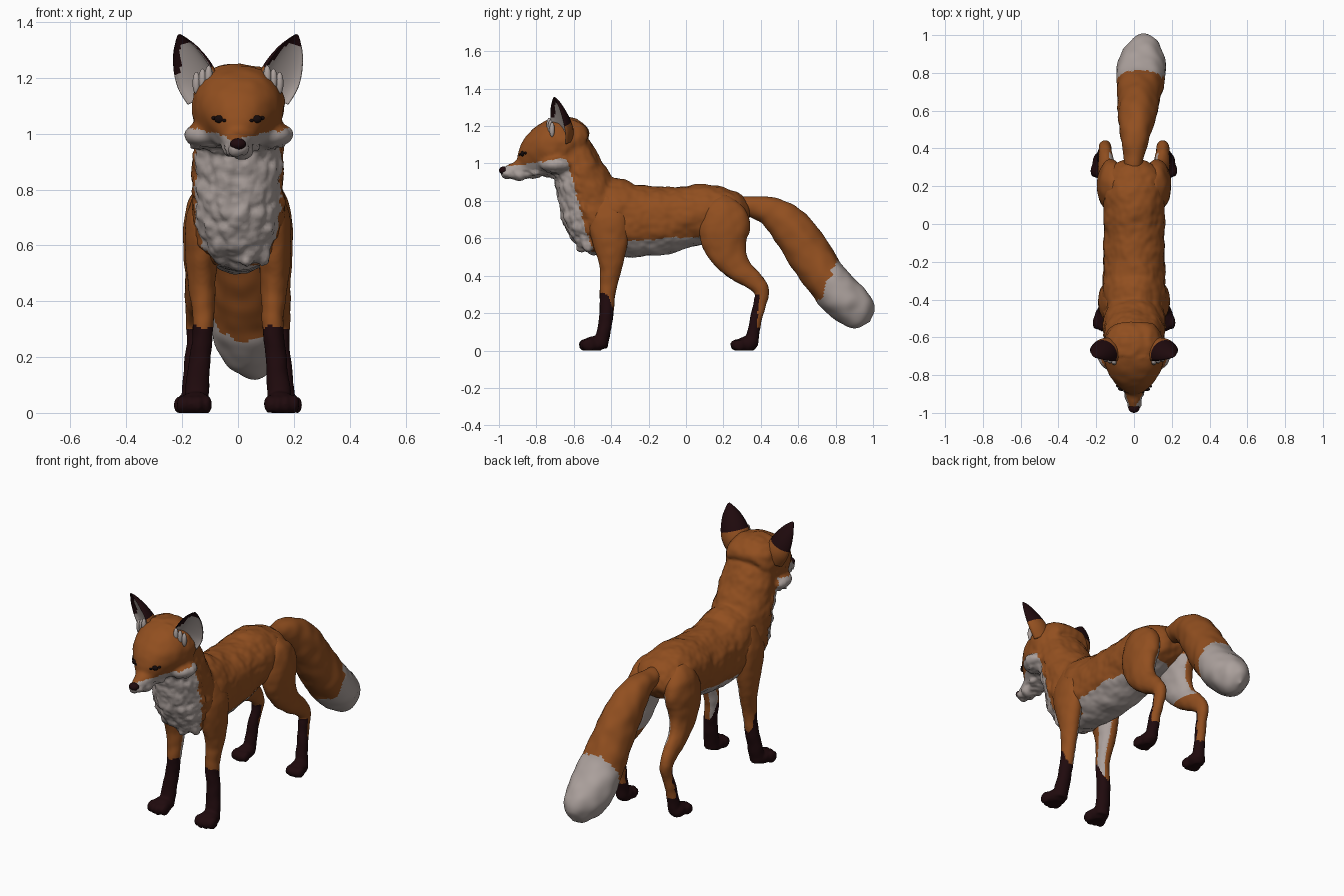
import bpy, bmesh, math, random
from mathutils import Vector, noise

if "Cube" in bpy.data.objects:
    bpy.data.objects.remove(bpy.data.objects["Cube"])

random.seed(3)


def material(name, rgb):
    m = bpy.data.materials.new(name)
    m.diffuse_color = (*rgb, 1)
    m.use_nodes = True
    m.node_tree.nodes["Principled BSDF"].inputs["Base Color"].default_value = m.diffuse_color
    return m


MATS = [material("orange_fur", (0.285, 0.078, 0.014)), material("white_fur", (0.41, 0.355, 0.335)),
        material("dark_fur", (0.014, 0.003, 0.004)), material("eye_black", (0.007, 0.003, 0.003))]
ORANGE, WHITE, DARK, BLACK = range(4)
X = Vector((1, 0, 0))


def spline(pts, k):
    """Catmull-Rom resampling of station tuples."""
    pts = [Vector(p) for p in pts]
    out = []
    for i in range(len(pts) - 1):
        a, b, c, d = pts[max(i - 1, 0)], pts[i], pts[i + 1], pts[min(i + 2, len(pts) - 1)]
        for t in (j / k for j in range(k)):
            out.append(0.5 * (2 * b + (c - a) * t + (2 * a - 5 * b + 4 * c - d) * t * t
                              + (3 * b - a - 3 * c + d) * t ** 3))
    return out + [pts[-1]]


def skin(bm, rings):
    vs = [[bm.verts.new(p) for p in r] for r in rings]
    n = len(vs[0])
    for a, b in zip(vs, vs[1:]):
        for i in range(n):
            bm.faces.new((a[i], a[(i + 1) % n], b[(i + 1) % n], b[i]))
    bm.faces.new(vs[0])
    bm.faces.new(vs[-1])


def loft(bm, stations, k=8, n=32, power=1.0):
    """Stations are (x, y, z, half width, half height)."""
    st = spline(stations, k)
    cs = [Vector(s[:3]) for s in st]
    rings = []
    for i, s in enumerate(st):
        t = (cs[min(i + 1, len(cs) - 1)] - cs[max(i - 1, 0)]).normalized()
        side = (X - t * t.dot(X)).normalized()
        up = t.cross(side)
        ring = []
        for a in (2 * math.pi * j / n for j in range(n)):
            c, d = (math.copysign(abs(v) ** power, v) for v in (math.cos(a), math.sin(a)))
            ring.append(cs[i] + side * c * max(s[3], .002) + up * d * max(s[4], .002))
        rings.append(ring)
    skin(bm, rings)


def ball(bm, c, r, seg=20):
    res = bmesh.ops.create_uvsphere(bm, u_segments=seg, v_segments=seg // 2 + 2, radius=1)
    for v in res["verts"]:
        v.co = Vector((c[i] + v.co[i] * r[i] for i in range(3)))


def finish(name, bm, rule, fur=None, voxel=None, smooth=2):
    """Fuse, roughen, smooth and colour a part."""
    bmesh.ops.recalc_face_normals(bm, faces=bm.faces)
    me = bpy.data.meshes.new(name)
    bm.to_mesh(me)
    bm.free()
    ob = bpy.data.objects.new(name, me)
    bpy.context.collection.objects.link(ob)
    if voxel:
        mod = ob.modifiers.new("fuse", "REMESH")
        mod.mode, mod.voxel_size = "VOXEL", voxel
        ev = ob.evaluated_get(bpy.context.evaluated_depsgraph_get())
        ob.data = bpy.data.meshes.new_from_object(ev)
        ob.modifiers.clear()
        bpy.data.meshes.remove(me)
        me = ob.data
    bm = bmesh.new()
    bm.from_mesh(me)
    for _ in range(smooth if voxel else 0):
        bmesh.ops.smooth_vert(bm, verts=bm.verts, factor=.5, use_axis_x=True,
                              use_axis_y=True, use_axis_z=True)
    bm.normal_update()
    if fur:
        for v, m in [(v, v.normal * fur(v.co)) for v in bm.verts]:
            v.co += m
    for v in bm.verts:
        v.co.z = max(v.co.z, 0)
    bm.normal_update()
    me.materials.clear()
    for m in MATS:
        me.materials.append(m)
    for f in bm.faces:
        f.material_index = rule(f.calc_center_median(), f.normal)
        f.smooth = True
    bm.to_mesh(me)
    bm.free()
    return ob


# torso, neck and head fused into one skin
def chest_line(p):
    return -.575 - (p.z - .8) * .27


def body_fur(p):
    if p.z < .96 and p.y < chest_line(p) + .03:
        d = noise.voronoi(Vector((p.x * 19, p.y * 19, p.z * 13)))[0]
        return .026 * (.6 - d[0]) + .006 * noise.noise(p * 40)
    if p.y < -.7:
        return .003 * noise.noise(p * 20)
    return .009 * noise.noise(p * 12) + .004 * noise.noise(p * 30)


def body_colour(p, n):
    j = .012 * noise.noise(p * 25)
    if p.y < chest_line(p) + j and p.z < 1.022 - .15 * (-.7 - p.y) + j:
        return WHITE
    if p.y > -.5 and p.z < (.592 + .07 * (p.y + .2) + j if p.y > -.34 else .53):
        return WHITE
    return ORANGE


bm = bmesh.new()
loft(bm, [(0, *s) for s in [
    (-.57, .70, .10, .12), (-.5, .72, .15, .18), (-.4, .715, .17, .21), (-.3, .695, .168, .195),
    (-.15, .695, .163, .185), (0, .715, .163, .165), (.12, .735, .16, .155),
    (.22, .735, .158, .13), (.3, .725, .12, .09), (.335, .72, .06, .04)]])
loft(bm, [(0, *s) for s in [
    (-.40, .55, .10, .10), (-.45, .66, .16, .17), (-.515, .8, .165, .165),
    (-.565, .94, .16, .14), (-.61, 1.06, .15, .115), (-.64, 1.13, .12, .08)]])
loft(bm, [(0, *s) for s in [
    (-.985, .960, .02, .018), (-.95, .957, .036, .038), (-.9, .962, .048, .052),
    (-.865, .975, .058, .066), (-.835, 1.0, .085, .09), (-.8, 1.03, .118, .117),
    (-.76, 1.055, .145, .14), (-.7, 1.08, .162, .158), (-.63, 1.1, .16, .15),
    (-.57, 1.07, .13, .11)]], power=.88)
for s in (-1, 1):
    ball(bm, (s * .115, -.69, .995), (.08, .09, .047))
    ball(bm, (s * .075, -.79, 1.088), (.045, .035, .018))
# overlapping chest tufts
for i in range(60):
    z, x = random.uniform(.56, .9), random.uniform(-.125, .125)
    ball(bm, (x, -.655 + max(0, .75 - z) * .5 + x * x * 5, z), (.022, .026, .045), 10)
body = finish("head_and_torso", bm, body_colour, body_fur, .0105, 3)

# nose
bm = bmesh.new()
ball(bm, (0, -.975, .963), (.029, .025, .021))
finish("nose", bm, lambda p, n: DARK)

# tail
bm = bmesh.new()
loft(bm, [(0, .24, .78, .04, .04), (0, .34, .77, .05, .055), (.005, .45, .745, .075, .08),
          (.015, .56, .655, .1, .11), (.025, .65, .53, .11, .118), (.033, .73, .41, .123, .115),
          (.038, .80, .325, .132, .115), (.043, .87, .255, .12, .115), (.05, .925, .205, .09, .1),
          (.053, .965, .17, .05, .065), (.054, .985, .152, .004, .004)], k=10, n=48)
finish("tail", bm, lambda p, n: WHITE if p.y - .47 * p.z + .025 * noise.noise(p * 22) > .585
       else ORANGE, lambda p: .008 * noise.noise(p * 14))

for s, side in ((-1, "left"), (1, "right")):
    # front leg with paw and toes
    bm = bmesh.new()
    loft(bm, [(s * a, *r) for a, *r in [
        (.105, -.43, .82, .04, .06), (.12, -.415, .70, .066, .11), (.13, -.405, .58, .06, .095),
        (.13, -.40, .47, .05, .066), (.125, -.41, .38, .042, .05), (.125, -.42, .3, .037, .042),
        (.135, -.425, .2, .038, .038), (.145, -.44, .1, .042, .036), (.15, -.46, .02, .045, .04)]])
    ball(bm, (s * .153, -.49, .035), (.056, .06, .042))
    for k in range(4):
        ball(bm, (s * (.113 + k * .029), -.54 + .012 * abs(k - 1.3), .03), (.02, .038, .034))

    def front_colour(p, n, s=s):
        if p.z < .31 - max(0, p.y + .42) * 3 + .02 * noise.noise(p * 40) or p.z < .1:
            return DARK
        return WHITE if n.x * s < -.45 and n.y > 0 and p.z < .55 else ORANGE
    finish(side + "_front_leg", bm, front_colour, lambda p: .003 * noise.noise(p * 20), .008)

    # hind leg with paw and toes
    bm = bmesh.new()
    loft(bm, [(s * a, *r) for a, *r in [
        (.085, .20, .82, .03, .04), (.105, .20, .765, .066, .105), (.12, .205, .68, .074, .138),
        (.128, .205, .59, .068, .125), (.135, .235, .5, .055, .095), (.143, .29, .43, .046, .068),
        (.15, .36, .375, .038, .052), (.153, .405, .315, .033, .04), (.156, .395, .25, .03, .033),
        (.165, .37, .15, .031, .032), (.17, .35, .03, .035, .035)]])
    ball(bm, (s * .174, .325, .035), (.047, .058, .042))
    for k in range(4):
        ball(bm, (s * (.143 + k * .023), .268 + .01 * abs(k - 1.3), .028), (.017, .036, .031))

    def hind_colour(p, n, s=s):
        if p.z < .12 or (p.z < .3 and p.y < .385 - (.2 - p.z) * .15 + .01 * noise.noise(p * 40)):
            return DARK
        return WHITE if n.x * s < -.5 and .42 < p.z < .68 and p.y > .15 else ORANGE
    finish(side + "_hind_leg", bm, hind_colour, lambda p: .004 * noise.noise(p * 18), .008)

    # cupped ear facing forward and outward
    bm = bmesh.new()
    base, tip = Vector((s * .125, -.675, 1.12)), Vector((s * .212, -.705, 1.355))
    axis = (tip - base).normalized()
    face = Vector((s * .5, -.86, 0))
    face = (face - axis * axis.dot(face)).normalized()
    across = axis.cross(face)
    rings = []
    for t, w, d in spline([(0, .066, .075), (.25, .08, .08), (.5, .073, .066), (.75, .05, .042),
                           (.92, .022, .02), (1, .005, .004)], 6):
        c = base.lerp(tip, t)
        ang = [math.pi * i / 14 for i in range(15)]
        back = [c + across * w * math.cos(a) - face * d * math.sin(a) for a in ang]
        front = [c + across * w * .94 * math.cos(a) - face * d * .35 * math.sin(a)
                 for a in reversed(ang)]
        rings.append(back + front)
    skin(bm, rings)

    def ear_colour(p, n, s=s, base=base, axis=axis, face=face, across=across):
        t = (p - base).dot(axis) / .255
        inner = -s * (p - base).dot(across * s if across.x * s < 0 else across)
        if n.dot(face) > .15:
            return DARK if t > .85 or (t > .45 and inner > .1 - .1 * t) else WHITE
        return DARK if t > .42 else ORANGE
    finish(side + "_ear", bm, ear_colour)

    # pale tuft at the inner ear base
    bm = bmesh.new()
    for k in range(3):
        ball(bm, (s * (.105 + k * .022), -.732 + k * .008, 1.205 - k * .012), (.014, .014, .04), 12)
    finish(side + "_ear_tuft", bm, lambda p, n: WHITE)

    # eye set on the face surface, with a dark outer corner
    bm = bmesh.new()
    for x, z, r in ((.066, 1.052, (.019, .011, .014)), (.084, 1.056, (.012, .008, .007)),
                    (.048, 1.047, (.009, .007, .006))):
        hit, loc, nor, _ = body.ray_cast(Vector((s * x, -2, z)), Vector((0, 1, 0)))
        ball(bm, loc + Vector((0, .002, 0)), r, 16)
    finish(side + "_eye", bm, lambda p, n: BLACK)
